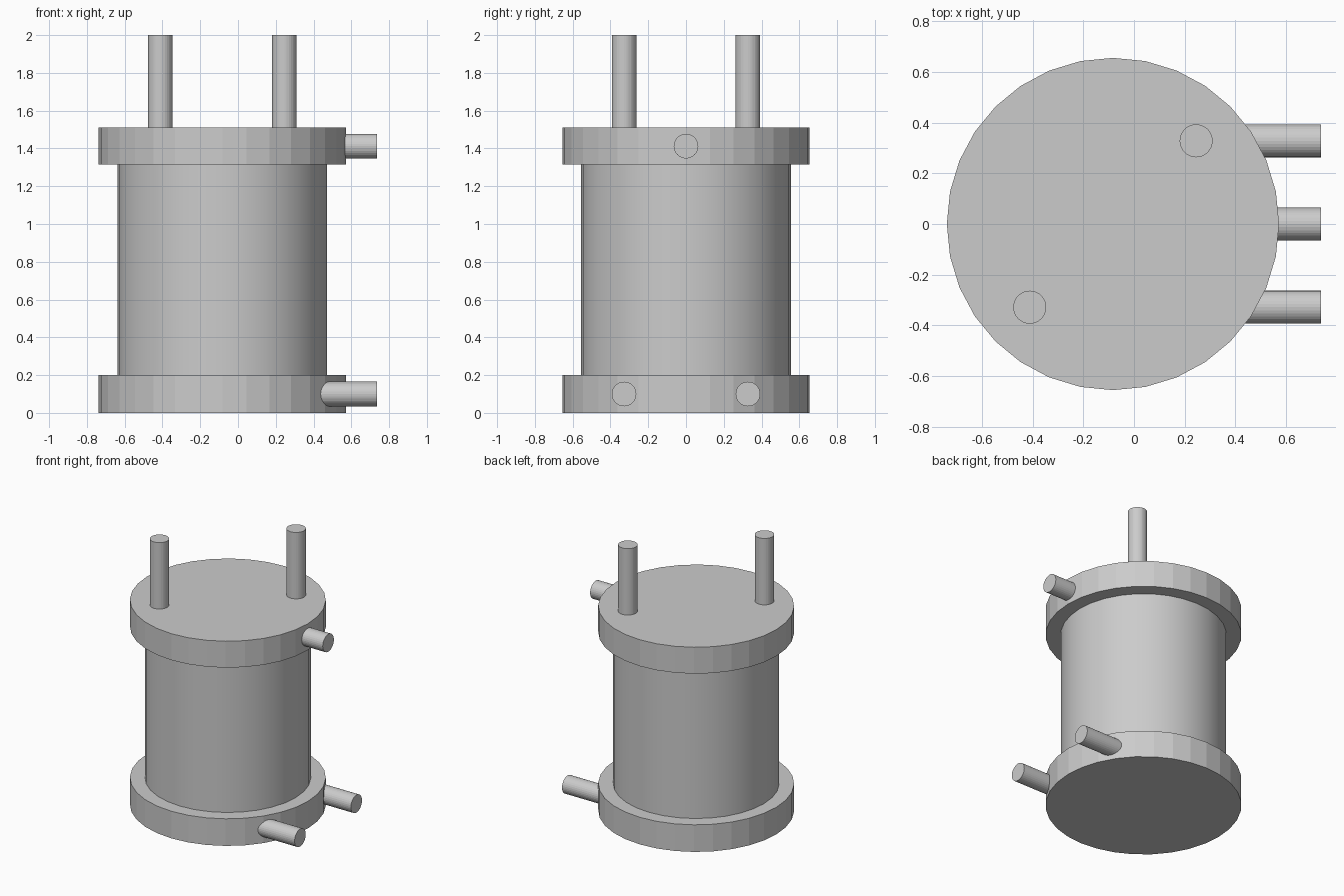
import bpy
from math import pi

if "Cube" in bpy.data.objects:
    bpy.data.objects.remove(bpy.data.objects["Cube"])

CX = -0.083      # axis of the vessel
PIPE_R = 0.065


def cylinder(name, radius, start, length, axis="Z", smooth=False, sides=32):
    """Cylinder growing from its start point along +Z or +X."""
    x, y, z = start
    if axis == "X":
        loc, rot = (x + length / 2, y, z), (0, pi / 2, 0)
    else:
        loc, rot = (x, y, z + length / 2), (0, 0, 0)
    bpy.ops.mesh.primitive_cylinder_add(vertices=sides, radius=radius,
                                        depth=length, location=loc, rotation=rot)
    bpy.context.object.name = name
    if smooth:
        bpy.ops.object.shade_smooth_by_angle(angle=pi / 6)


# Vessel body between two faceted flanges
cylinder("vessel_body", 0.555, (CX, 0, 0.2), 1.115, smooth=True)
cylinder("bottom_flange", 0.655, (CX, 0, 0), 0.2)
cylinder("top_flange", 0.655, (CX, 0, 1.315), 0.195)

# Upright pipes on the lid, diagonally opposite
for name, s in (("front_lid_pipe", -1), ("back_lid_pipe", 1)):
    cylinder(name, PIPE_R, (CX + s * 0.328, s * 0.328, 1.51), 0.49)

# Side pipes: one through the top flange, two through the bottom flange
cylinder("upper_side_pipe", PIPE_R, (0.5, 0, 1.412), 0.237, "X")
for name, y in (("front_lower_pipe", -0.328), ("back_lower_pipe", 0.328)):
    cylinder(name, PIPE_R, (0.41, y, 0.1), 0.327, "X")
